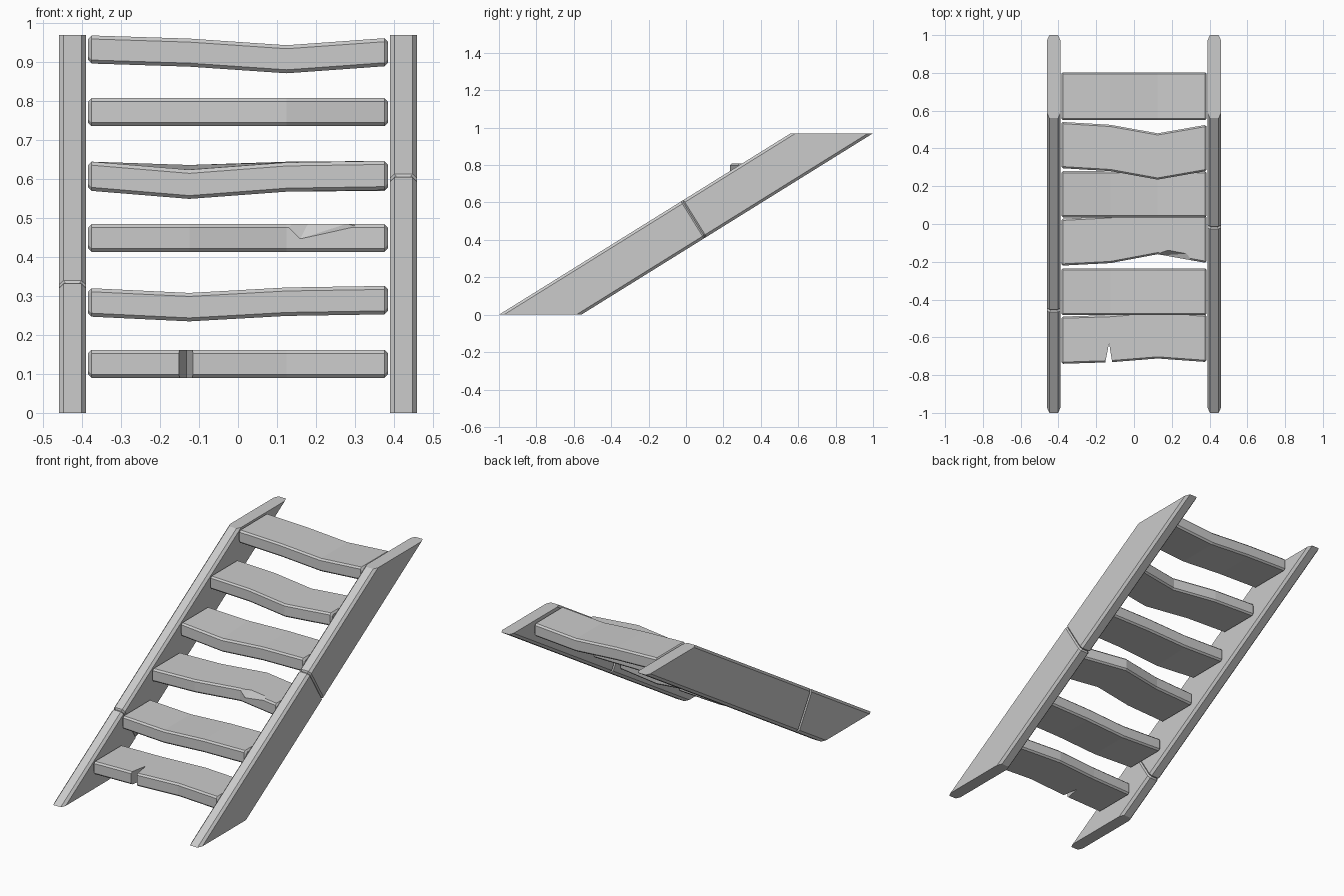
import bpy, bmesh
from mathutils import Vector

if "Cube" in bpy.data.objects:
    bpy.data.objects.remove(bpy.data.objects["Cube"])


def finish(bm, name):
    bmesh.ops.recalc_face_normals(bm, faces=bm.faces[:])
    me = bpy.data.meshes.new(name)
    bm.to_mesh(me)
    bm.free()
    ob = bpy.data.objects.new(name, me)
    bpy.context.collection.objects.link(ob)
    return ob


def loft(name, rings):
    """Skin a list of equal-length rings and cap both ends."""
    bm = bmesh.new()
    vr = [[bm.verts.new(p) for p in r] for r in rings]
    n = len(vr[0])
    for a, b in zip(vr, vr[1:]):
        for i in range(n):
            j = (i + 1) % n
            bm.faces.new((a[i], a[j], b[j], b[i]))
    bm.faces.new(vr[0])
    bm.faces.new(vr[-1])
    return finish(bm, name)


def hull(name, pts):
    bm = bmesh.new()
    for p in pts:
        bm.verts.new(p)
    res = bmesh.ops.convex_hull(bm, input=bm.verts[:])
    junk = set(res["geom_interior"]) | set(res["geom_unused"])
    bmesh.ops.delete(bm, geom=[g for g in junk if isinstance(g, bmesh.types.BMVert)], context='VERTS')
    return finish(bm, name)


def carve(ob, cutter):
    mod = ob.modifiers.new("cut", 'BOOLEAN')
    mod.operation = 'DIFFERENCE'
    mod.solver = 'EXACT'
    mod.object = cutter
    cutter.hide_render = True
    bpy.context.view_layer.objects.active = ob
    bpy.ops.object.modifier_apply(modifier=mod.name)
    bpy.data.objects.remove(cutter)


def octagon(u0, u1, v0, v1, cu, cv):
    return [(u0 + cu, v0), (u1 - cu, v0), (u1, v0 + cv), (u1, v1 - cv),
            (u1 - cu, v1), (u0 + cu, v1), (u0, v1 - cv), (u0, v0 + cv)]


# Sloping side rails, horizontal end cuts, one narrow groove each
D = Vector((0, 1.56, 0.97)).normalized()
N = Vector((0, -D.z, D.y))
START = Vector((0, -1, 0))
WIDTH, TOP = 0.44 * D.z, 0.97


def rail(name, cx, seam):
    def ring(t=None, z=None, inset=0.0):
        out = []
        for x, n in octagon(cx - 0.035 + inset, cx + 0.035 - inset,
                            -WIDTH + inset, -inset, 0.012, 0.014):
            s = t if z is None else (z - n * N.z) / D.z
            out.append(START + D * s + N * n + Vector((x, 0, 0)))
        return out
    g = 0.008
    loft(name, [ring(z=0), ring(t=seam - g), ring(t=seam, inset=0.007),
                ring(t=seam + g), ring(z=TOP)])


rail("left_rail", -0.425, 0.636)
rail("right_rail", 0.425, 1.154)


# Warped treads: front/back y, bottom/top z, then offsets at four stations
FLAT = (0, 0, 0, 0)
XS = (-0.385, -0.125, 0.125, 0.385)


def tread(name, y0, y1, z0, z1, dy=FLAT, dz=FLAT, dz_back=None):
    dz_back = dz_back or dz
    c = 0.009

    def ring(x, i, inset=0.0):
        out = []
        for y, z in octagon(y0 + inset, y1 - inset, z0 + inset, z1 - inset, c, c):
            f = (y - y0) / (y1 - y0)
            out.append((x, y + dy[i], z + dz[i] * (1 - f) + dz_back[i] * f))
        return out
    return loft(name, [ring(XS[0], 0, c), ring(XS[0] + c, 0), ring(XS[1], 1),
                       ring(XS[2], 2), ring(XS[3] - c, 3), ring(XS[3], 3, c)])


t1 = tread("tread_1", -0.74, -0.49, 0.09, 0.162, dy=(0, 0.008, 0.028, 0.01))
tread("tread_2", -0.483, -0.235, 0.247, 0.32, dz=(0, -0.012, 0.002, 0.006))
t3 = tread("tread_3", -0.22, 0.028, 0.413, 0.485, dy=(0, 0.013, 0.06, 0.015))
tread("tread_4", 0.035, 0.28, 0.57, 0.645, dz=(0, -0.021, -0.002, 0.002),
      dz_back=(0, -0.008, 0, 0))
tread("tread_5", 0.295, 0.54, 0.736, 0.808, dy=(0, -0.015, -0.06, -0.016))
tread("tread_6", 0.55, 0.803, 0.897, 0.969, dz=(0, -0.008, -0.025, -0.007))

# V notch through the lowest tread
carve(t1, hull("notch_cutter", [(x, y, z) for z in (0.05, 0.2) for x, y in
                                ((-0.157, -0.76), (-0.111, -0.76), (-0.132, -0.63))]))

# Splintered front edge of the third tread
low = [(0.12, -0.16, 0.485), (0.16, -0.165, 0.447), (0.305, -0.195, 0.478),
       (0.18, -0.138, 0.486), (0.28, -0.157, 0.486)]
carve(t3, hull("chip_cutter", low + [(x, y, 0.52) for x, y, z in low]
               + [(x, -0.27, z) for x, y, z in low[:3]]
               + [(x, -0.27, 0.52) for x, y, z in low[:3]]))
